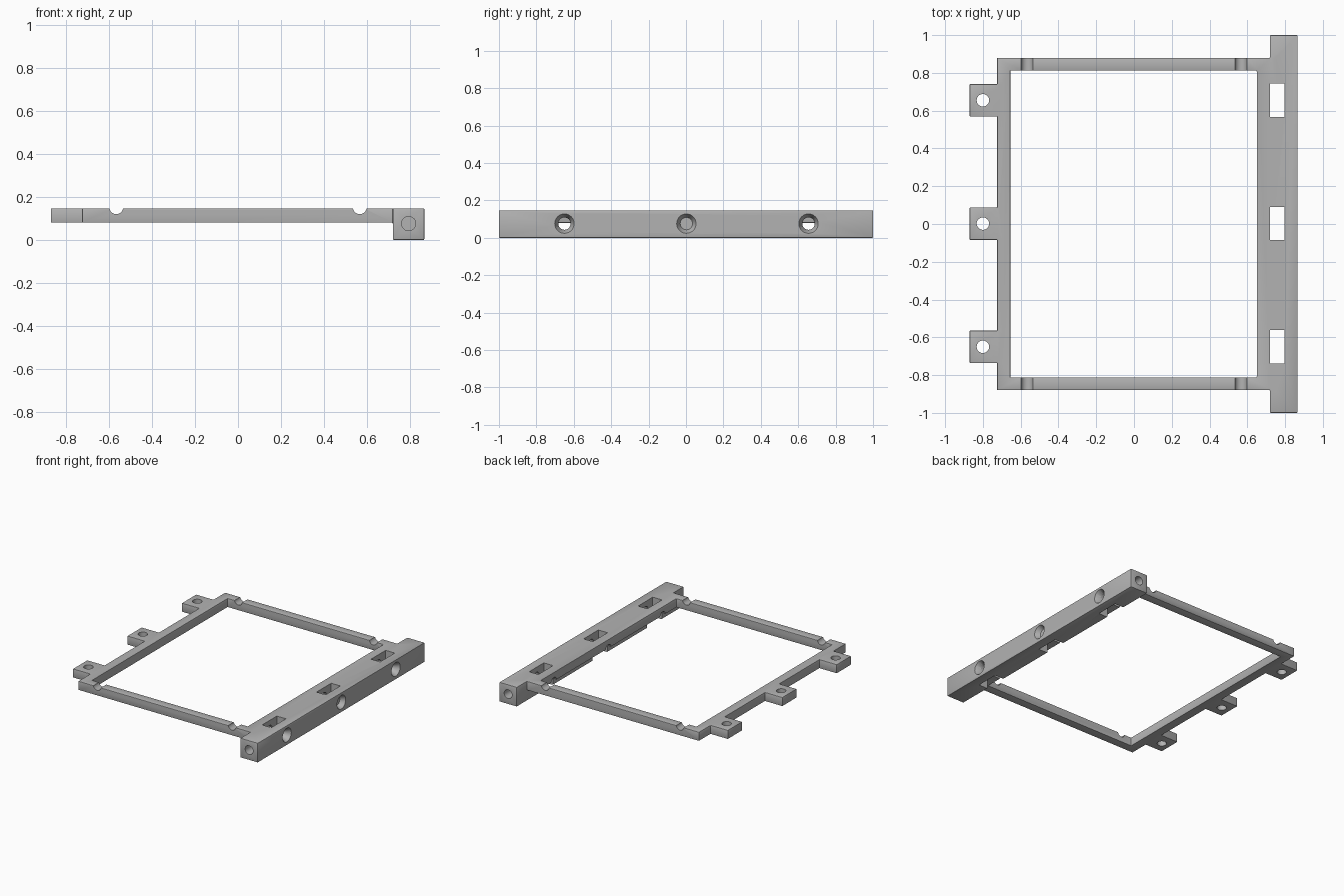
import bpy
import math
from mathutils import Vector

cube = bpy.data.objects.get("Cube")
if cube:
    bpy.data.objects.remove(cube, do_unlink=True)

TOP, UNDER = 0.147, 0.08       # upper face and underside of the thin frame
STATIONS = (-0.65, 0.002, 0.655)  # positions of tabs, slots and screw holes
HOLE = 0.033


def box(name, low, high):
    low, high = Vector(low), Vector(high)
    bpy.ops.mesh.primitive_cube_add(size=1, location=(low + high) / 2)
    ob = bpy.context.object
    ob.name = name
    ob.scale = high - low
    bpy.ops.object.transform_apply(location=True, rotation=True, scale=True)
    return ob


def rod(name, start, end, r1, r2=None):
    start, end = Vector(start), Vector(end)
    axis = end - start
    bpy.ops.mesh.primitive_cone_add(
        vertices=32, radius1=r1, radius2=r1 if r2 is None else r2,
        depth=axis.length, location=(start + end) / 2,
        rotation=axis.to_track_quat('Z', 'Y').to_euler())
    bpy.ops.object.transform_apply(location=True, rotation=True, scale=True)
    bpy.context.object.name = name
    return bpy.context.object


def apply(target, mod):
    bpy.ops.object.select_all(action='DESELECT')
    bpy.context.view_layer.objects.active = target
    target.select_set(True)
    bpy.ops.object.modifier_apply(modifier=mod.name)


def combine(target, tool, operation):
    mod = target.modifiers.new(operation, 'BOOLEAN')
    mod.operation = operation
    mod.solver = 'EXACT'
    mod.object = tool
    apply(target, mod)
    bpy.data.objects.remove(tool, do_unlink=True)


# Thin rectangular frame with its large opening
frame = box("hinged_frame", (-0.725, -0.88, UNDER), (0.75, 0.88, TOP))
combine(frame, box("opening", (-0.655, -0.812, -0.1), (0.65, 0.812, 0.3)), 'DIFFERENCE')

# Thick side rail and the mounting tabs on the opposite side
combine(frame, box("side_rail", (0.72, -1, 0), (0.866, 1, TOP)), 'UNION')
for y in STATIONS:
    combine(frame, box("tab", (-0.87, y - 0.086, UNDER), (-0.7, y + 0.086, TOP)), 'UNION')

# Slightly softened outer edges
soft = frame.modifiers.new("soft_edges", 'BEVEL')
soft.width = 0.004
soft.segments = 2
soft.limit_method = 'ANGLE'
soft.angle_limit = math.radians(40)
apply(frame, soft)

# Tab holes, tab slots and countersunk screw holes
for y in STATIONS:
    cutters = (
        rod("tab_hole", (-0.8, y, -0.1), (-0.8, y, 0.3), HOLE),
        box("tab_slot", (0.719, y - 0.088, -0.1), (0.796, y + 0.088, 0.3)),
        rod("screw_hole", (0.6, y, 0.076), (0.9, y, 0.076), HOLE),
        rod("countersink", (0.87, y, 0.076), (0.83, y, 0.076), 0.054, HOLE),
    )
    for cutter in cutters:
        combine(frame, cutter, 'DIFFERENCE')

# Round grooves across the front and back bars, and blind holes in the rail ends
for side in (-1, 1):
    x = 0.566 * side
    combine(frame, rod("groove", (x, -0.95, 0.152), (x, 0.95, 0.152), 0.032), 'DIFFERENCE')
    combine(frame, rod("end_hole", (0.793, 1.05 * side, 0.076),
                       (0.793, 0.87 * side, 0.076), HOLE), 'DIFFERENCE')

# Single grey finish
grey = bpy.data.materials.new("plain_grey")
grey.use_nodes = True
colour = (0.45, 0.45, 0.45, 1)
grey.diffuse_color = colour
grey.node_tree.nodes["Principled BSDF"].inputs["Base Color"].default_value = colour
frame.data.materials.clear()
frame.data.materials.append(grey)
for face in frame.data.polygons:
    face.material_index = 0

bpy.ops.object.select_all(action='DESELECT')
frame.select_set(True)
bpy.context.view_layer.objects.active = frame
bpy.ops.object.shade_smooth_by_angle(angle=math.radians(30))
